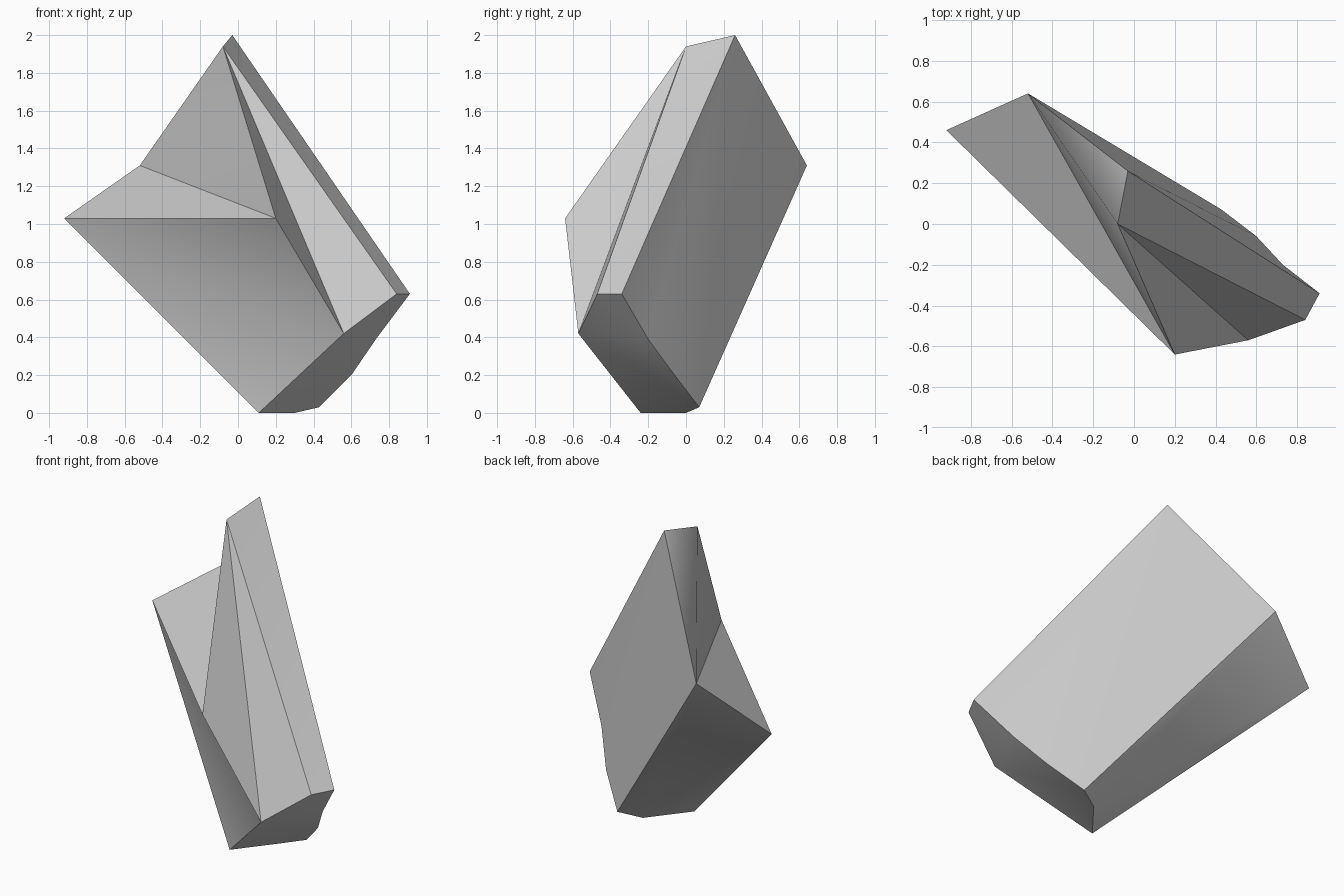
import bpy
import bmesh
import math

default = bpy.data.objects.get("Cube")
if default:
    bpy.data.objects.remove(default, do_unlink=True)

# Stone colour
stone = bpy.data.materials.new("grey_stone")
stone.use_nodes = True
colour = (0.6, 0.6, 0.6, 1)
stone.diffuse_color = colour
stone.node_tree.nodes["Principled BSDF"].inputs["Base Color"].default_value = colour

# Corners of the shard
corners = {
    "A": (-0.92, 0.46, 1.03),   # left tip
    "B": (-0.52, 0.64, 1.31),   # rear notch
    "C": (-0.08, 0.00, 1.94),   # front of the peak
    "D": (-0.03, 0.26, 2.00),   # back of the peak
    "E": (0.20, -0.64, 1.03),   # front ridge
    "F": (0.56, -0.57, 0.42),   # front of the base
    "G": (0.91, -0.34, 0.63),   # right tip
    "N": (0.84, -0.47, 0.63),   # chipped right tip
    "M": (0.73, -0.20, 0.39),   # lower right edge
    "L": (0.60, -0.06, 0.20),
    "I": (0.43, 0.07, 0.03),
    "K": (0.30, 0.00, 0.00),    # foot
    "H": (0.11, -0.24, 0.00),
}

# Facets of the front, peak, back and base
facets = (
    "ABE BCE AEF AFH CEF CFN "
    "CND DNG BCD "
    "BDI DIL DLM DMG ABK BKI AKH "
    "FHK FKI FIL FLM FMN NMG"
).split()

bm = bmesh.new()
verts = {name: bm.verts.new(point) for name, point in corners.items()}
for facet in facets:
    bm.faces.new([verts[name] for name in facet])
bmesh.ops.recalc_face_normals(bm, faces=bm.faces)

mesh = bpy.data.meshes.new("rock_shard")
bm.to_mesh(mesh)
bm.free()
mesh.materials.append(stone)
rock = bpy.data.objects.new("rock_shard", mesh)
bpy.context.collection.objects.link(rock)

# Soft shading across shallow edges
bpy.ops.object.select_all(action="DESELECT")
rock.select_set(True)
bpy.context.view_layer.objects.active = rock
bpy.ops.object.shade_smooth_by_angle(angle=math.radians(50))
